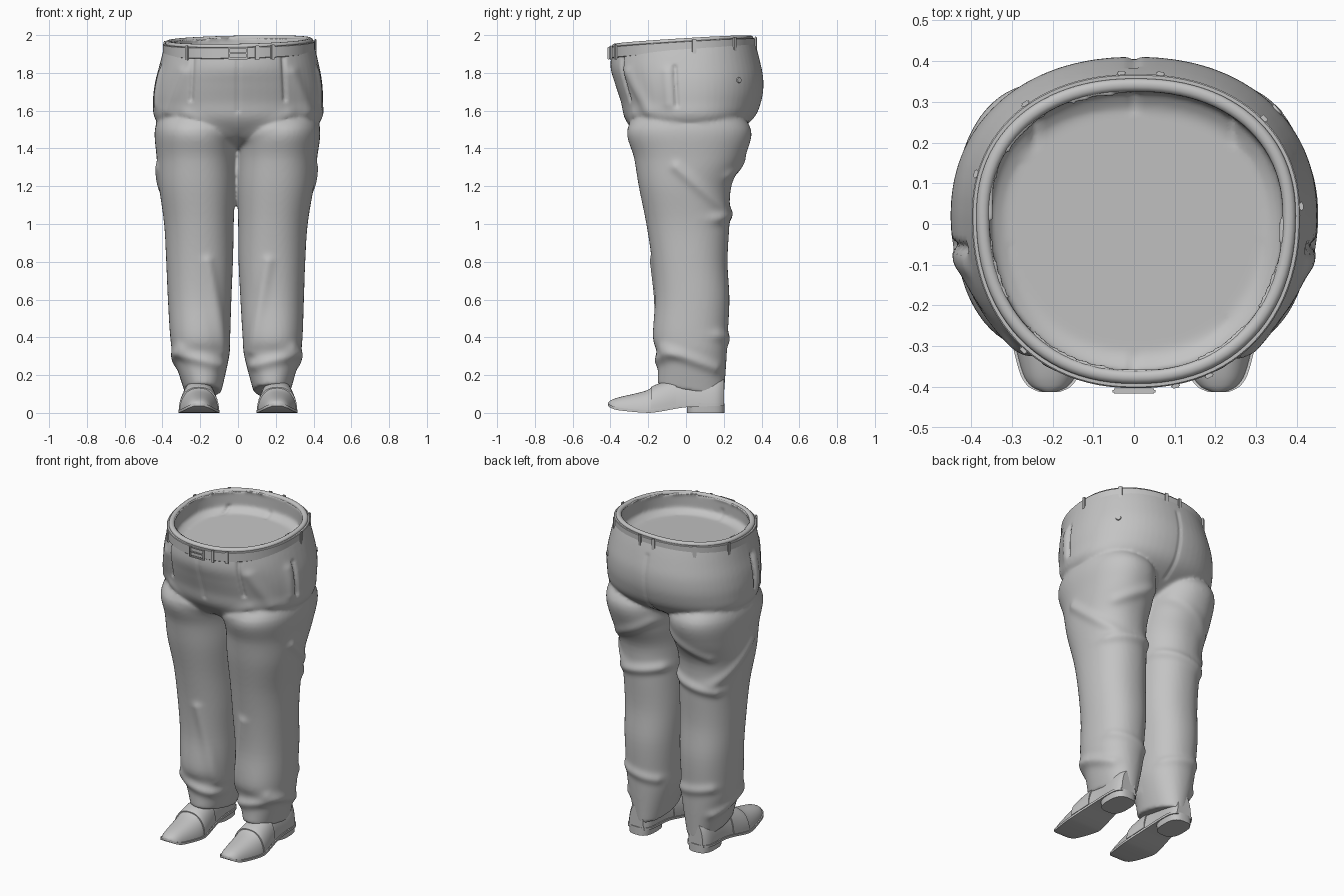
import bpy, bmesh, math
from mathutils import Vector

if "Cube" in bpy.data.objects:
    bpy.data.objects.remove(bpy.data.objects["Cube"])

GREY = (0.55, 0.55, 0.55, 1)
mat = bpy.data.materials.new("plain_grey")
mat.use_nodes = True
mat.diffuse_color = GREY
mat.node_tree.nodes["Principled BSDF"].inputs["Base Color"].default_value = GREY


def spow(value, power):
    return math.copysign(abs(value) ** (2 / power), value)


def clamp(value):
    return min(max(value, 0), 1)


def ring(z, x0, x1, y0, y1, yc=None, power=2.2, n=64):
    """Horizontal rounded section; the waist leans up towards the back."""
    yc = (y0 + y1) / 2 if yc is None else yc
    lean = clamp((z - 1.6) / 0.3)
    pts = []
    for i in range(n):
        a = 2 * math.pi * i / n
        c, s = spow(math.cos(a), power), spow(math.sin(a), power)
        x = (x0 + x1) / 2 + (x1 - x0) / 2 * c
        y = yc + (y1 - yc if s > 0 else yc - y0) * s
        pts.append(Vector((x, y, z + lean * (0.06 * y + 0.02 * x))))
    return pts


def waist(z, offset, n=96):
    """Waist outline pushed outwards by an offset."""
    x0, x1, y0, y1 = WAIST
    return ring(z, x0 - offset, x1 + offset, y0 - offset, y1 + offset, yc=.02, n=n)


def spline_rows(rows, steps=5):
    """Smooth interpolation through a few key sections."""
    out = []
    for i in range(len(rows) - 1):
        quad = [rows[max(i - 1, 0)], rows[i], rows[i + 1], rows[min(i + 2, len(rows) - 1)]]
        for j in range(steps):
            t = j / steps
            out.append([b + t / 2 * (c - a + t * (2 * a - 5 * b + 4 * c - d + t * (3 * (b - c) + d - a)))
                        for a, b, c, d in zip(*quad)])
    return out + [list(rows[-1])]


def loft(bm, rings, closed=False):
    vs = [[bm.verts.new(p) for p in r] for r in rings]
    pairs = list(zip(vs, vs[1:])) + ([(vs[-1], vs[0])] if closed else [])
    for a, b in pairs:
        for i in range(len(a)):
            j = (i + 1) % len(a)
            bm.faces.new((a[i], a[j], b[j], b[i]))
    if not closed:
        bm.faces.new(vs[0])
        bm.faces.new(vs[-1])


def make(name, bm, angle=40):
    bmesh.ops.recalc_face_normals(bm, faces=bm.faces)
    me = bpy.data.meshes.new(name)
    bm.to_mesh(me)
    bm.free()
    me.materials.append(mat)
    ob = bpy.data.objects.new(name, me)
    bpy.context.collection.objects.link(ob)
    bpy.ops.object.select_all(action='DESELECT')
    ob.select_set(True)
    bpy.context.view_layer.objects.active = ob
    bpy.ops.object.shade_smooth_by_angle(angle=math.radians(angle))
    return ob


def lofted(name, rings, closed=False, angle=40):
    bm = bmesh.new()
    loft(bm, rings, closed)
    return make(name, bm, angle)


def box(name, loc, size, turn=0):
    bm = bmesh.new()
    bmesh.ops.create_cube(bm, size=1)
    bmesh.ops.scale(bm, vec=size, verts=bm.verts)
    bmesh.ops.bevel(bm, geom=bm.edges[:], offset=.003, segments=2, affect='EDGES')
    ob = make(name, bm)
    ob.location, ob.rotation_euler.z = loc, turn


# Key sections: seat (z, x0, x1, y0, y1) and leg (z, y0, y1, inner x, outer x)
WAIST = (-.385, .395, -.39, .355)
SEAT = [(1.4, -.15, .15, -.12, .1), (1.46, -.32, .32, -.24, .22), (1.55, -.435, .44, -.32, .35),
        (1.65, -.45, .45, -.345, .4), (1.75, -.44, .445, -.375, .41), (1.85, -.415, .425, -.4, .39),
        (1.97, *WAIST)]
LEG = [(.12, -.15, .2, .085, .28), (.3, -.15, .215, .04, .335), (.4, -.175, .22, .033, .35),
       (.6, -.165, .23, .024, .36), (.8, -.18, .22, .015, .368), (1, -.21, .23, .012, .38),
       (1.2, -.25, .24, .005, .41), (1.35, -.275, .31, .002, .425), (1.5, -.31, .345, 0, .438),
       (1.62, -.2, .25, .05, .4)]

# Trousers: seat with a hollow top and two legs, fused into one cloth skin
bm = bmesh.new()
hollow = [waist(1.97, -.03), waist(1.87, -.03), waist(1.845, -.07)]
loft(bm, [ring(*r, yc=.02) for r in spline_rows(SEAT)] + hollow)
for side in (-1, 1):
    rings = []
    for z, y0, y1, inner, outer in spline_rows(LEG):
        sway = -.012 * math.sin(math.pi * z / 1.6)
        pts = ring(z, *sorted((side * inner + sway, side * outer + sway)), y0, y1)
        for p in pts:  # hem rises over the instep
            p.z -= .2 * p.y * clamp(1 - (z - .12) / .2)
        rings.append(pts)
    loft(bm, rings)
trousers = make("trousers", bm)
remesh = trousers.modifiers.new("blend", 'REMESH')
remesh.mode, remesh.voxel_size, remesh.use_smooth_shade = 'VOXEL', .0105, True
relax = trousers.modifiers.new("relax", 'SMOOTH')
relax.factor, relax.iterations = .5, 6
for name in ("blend", "relax"):
    bpy.ops.object.modifier_apply(modifier=name)

# Cloth folds on both legs: start (u, z), end (u, z), height; grooves are narrow
FOLDS = {
    "front": [(0, 1.88, 0, 1.6, -.008), (.24, 1.88, .25, 1.66, -.012), (.29, 1.8, .37, 1.6, .011),
              (.04, 1.45, .27, 1.58, .007), (.16, .8, .07, .33, .012), (.31, .31, .08, .25, .016)],
    "back": [(0, 1.88, 0, 1.5, -.007), (.06, 1.4, .32, 1.26, .01), (.05, 1.08, .33, 1.03, .016),
             (.08, .37, .3, .41, .012)],
    "side": [(-.06, 1.83, -.05, 1.63, -.014), (-.1, 1.8, -.09, 1.64, .009),
             (-.05, 1.3, .2, 1.08, .012), (-.12, .34, .15, .24, .014)],
}
moves = []
for v in trousers.data.vertices:
    n, c, shift = v.normal, v.co, 0
    views = {"front": (-n.y, abs(c.x)), "back": (n.y, abs(c.x)), "side": (math.copysign(n.x, n.x * c.x), c.y)}
    for view, (facing, u) in views.items():
        if facing < .1 or c.z > 1.9:
            continue
        for u0, z0, u1, z1, h in FOLDS[view]:
            du, dz = u1 - u0, z1 - z0
            t = clamp(((u - u0) * du + (c.z - z0) * dz) / (du * du + dz * dz))
            gap = math.hypot(u - u0 - t * du, c.z - z0 - t * dz) / (.011 if h < 0 else .03)
            shift += h * min(1, 1.5 * facing) * math.exp(-gap * gap)
    moves.append(n * shift)
for v, move in zip(trousers.data.vertices, moves):
    v.co += move

# Belt and rolled waistband edge
BELT = .013
lofted("belt", [waist(1.93 + dz, BELT + d) for dz, d in
                ((-.03, -.03), (-.03, -.003), (-.027, 0), (.027, 0), (.03, -.003), (.03, -.03))], True)
lofted("waistband_rim", [waist(1.964 + .013 * math.sin(a), -.014 + .016 * math.cos(a))
                         for a in (math.pi * i / 5 for i in range(10))], True, 60)

# Belt loops, placed by angle around the waist
guide = waist(1.929, BELT + .003, 360)
for a in (3, 41, 83, 94, 130, 165, 229, 282, 294):
    along = guide[a + 2] - guide[a - 2]
    box("belt_loop", guide[a], (.022, .01, .078), math.atan2(along.y, along.x))

# Buckle frame and prong
buckle = guide[270] + Vector((-.005, -.004, 0))
for sgn in (-1, 1):
    box("buckle_bar", buckle + Vector((0, 0, .029 * sgn)), (.105, .012, .009))
    box("buckle_side", buckle + Vector((.048 * sgn, 0, 0)), (.009, .012, .066))
box("buckle_prong", buckle, (.09, .01, .008))

# Back pocket button
hit, loc, normal, index = trousers.closest_point_on_mesh(Vector((.34, .27, 1.76)))
bm = bmesh.new()
bmesh.ops.create_cone(bm, cap_ends=True, segments=20, radius1=.018, radius2=.014, depth=.012)
button = make("pocket_button", bm)
button.location = loc
button.rotation_euler = normal.to_track_quat('Z', 'Y').to_euler()

# Shoes: y, half width, top, underside
SHOE = [(-.412, .02, .055, .036), (-.395, .05, .068, .025), (-.35, .072, .084, .013), (-.22, .1, .115, .001),
        (-.15, .1, .148, .005), (0, .08, .19, .03), (.15, .075, .2, .036), (.2, .05, .18, .038)]
rows = spline_rows(SHOE, 6)


def arch(cx, y, w, hi, lo):
    """Domed cross-section with a flat underside."""
    return [Vector((cx + w * spow(math.cos(a), 2.4), y, lo + (hi - lo) * math.sin(a)))
            for a in (math.pi * i / 24 for i in range(25))]


for side, cx in (("right", -.207), ("left", .207)):
    lofted(side + "_shoe_upper", [arch(cx, *r) for r in rows], angle=50)
    lofted(side + "_shoe_flap", [arch(cx, y, w + .003, hi + .005, lo + .02)
                                 for y, w, hi, lo in rows if -.19 < y < -.05], angle=50)
    lofted(side + "_shoe_sole", [[Vector((cx + sx * (w + .006), y, lo + dz))
                                  for sx, dz in ((-1, 0), (1, 0), (1, .014), (-1, .014))]
                                 for y, w, hi, lo in rows])
    lofted(side + "_shoe_heel", [ring(z, cx - w, cx + w, .005, .205, power=2.8, n=40)
                                 for z, w in ((0, .074), (.05, .08))])
